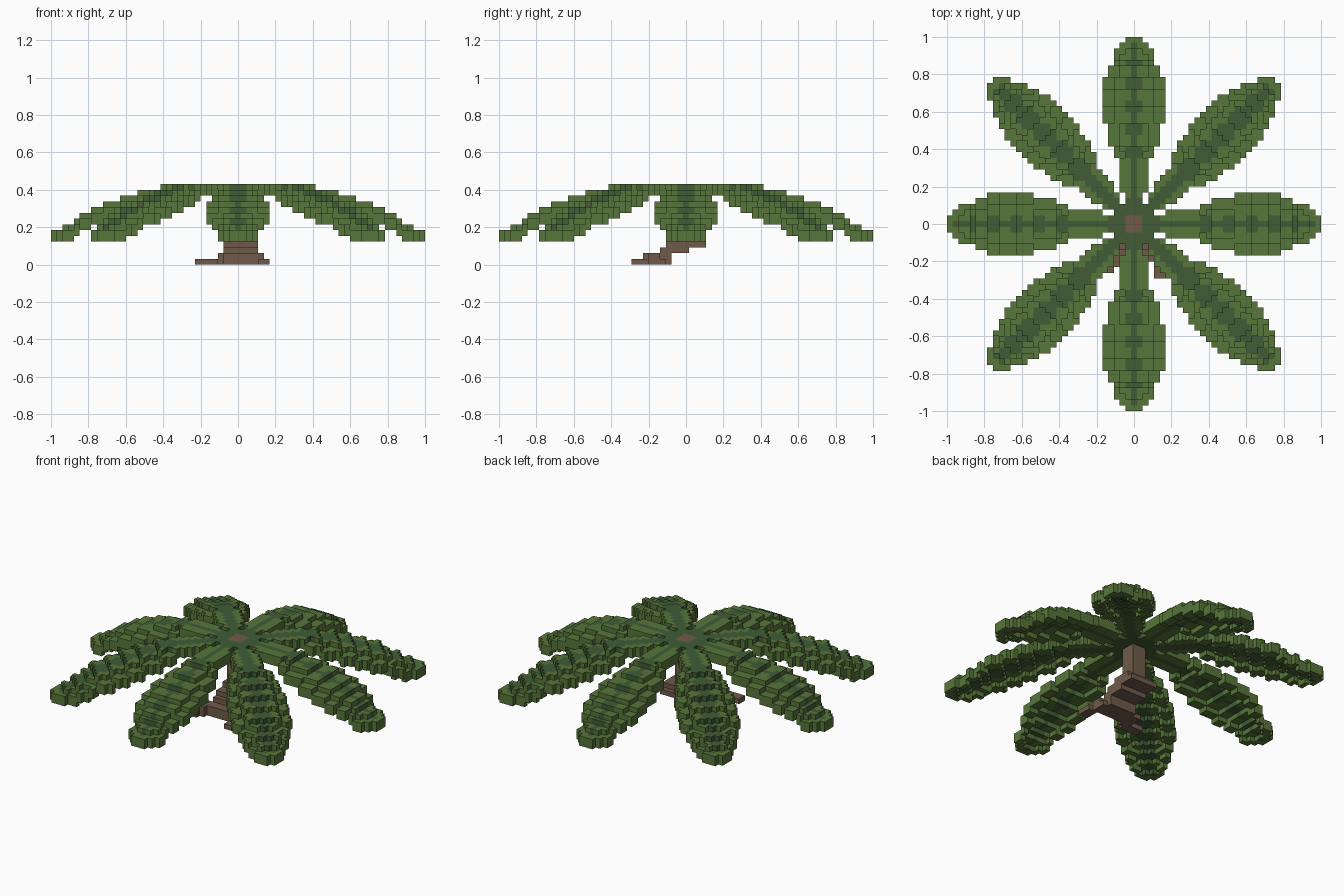
import bpy, bmesh, math
from mathutils import Vector

if "Cube" in bpy.data.objects:
    bpy.data.objects.remove(bpy.data.objects["Cube"])

CELL = 2 / 65


def material(name, rgb):
    m = bpy.data.materials.new(name)
    m.use_nodes = True
    m.diffuse_color = (*rgb, 1)
    m.node_tree.nodes["Principled BSDF"].inputs["Base Color"].default_value = (*rgb, 1)
    return m


LEAF = material("leaf green", (0.095, 0.18, 0.042))
RIB = material("dark rib green", (0.052, 0.108, 0.036))
BARK = material("bark brown", (0.16, 0.105, 0.068))


def lerp(points, t):
    """Piecewise linear curve through (t, value) points."""
    for (a, va), (b, vb) in zip(points, points[1:]):
        if t <= b:
            return va + (vb - va) * max(0, t - a) / (b - a)
    return points[-1][1]


def build_blocks(name, cells, mats):
    """Turn {(i, j, k): material slot} into one mesh of outer block faces."""
    bm = bmesh.new()
    corners = {}

    def vert(p):
        key = tuple(round(c * 2) for c in p)
        if key not in corners:
            corners[key] = bm.verts.new(p * CELL)
        return corners[key]

    for cell, slot in cells.items():
        centre = Vector(cell) + Vector((0, 0, 0.5))
        for axis in range(3):
            for sign in (-1, 1):
                n = Vector((0, 0, 0))
                n[axis] = sign
                if tuple(int(c + d) for c, d in zip(cell, n)) in cells:
                    continue
                a = Vector((0, 0, 0))
                a[(axis + 1) % 3] = 0.5
                b = n.cross(a)
                mid = centre + n / 2
                quad = [mid - a - b, mid + a - b, mid + a + b, mid - a + b]
                face = bm.faces.new([vert(p) for p in quad])
                face.material_index = slot
    me = bpy.data.meshes.new(name)
    bm.to_mesh(me)
    bm.free()
    for m in mats:
        me.materials.append(m)
    ob = bpy.data.objects.new(name, me)
    bpy.context.collection.objects.link(ob)
    return ob


def box(cells, x, y, z):
    for i in range(x[0], x[1] + 1):
        for j in range(y[0], y[1] + 1):
            for k in range(z[0], z[1] + 1):
                cells[i, j, k] = 0


# Leaning trunk with a stepped foot
trunk = {}
box(trunk, (-1, 1), (-1, 1), (4, 13))
box(trunk, (-2, 3), (-1, 2), (4, 4))
box(trunk, (-2, 3), (-3, 3), (3, 3))
box(trunk, (-2, 3), (-4, 0), (2, 2))
box(trunk, (-2, 3), (-6, -3), (1, 1))
box(trunk, (-2, 3), (-6, -3), (0, 0))
build_blocks("trunk", trunk, [BARK])

# Two roots spreading along the ground
roots = {}
box(roots, (-4, -3), (-7, -4), (0, 0))
box(roots, (-7, -4), (-8, -7), (0, 0))
box(roots, (-3, -3), (-7, -5), (1, 1))
box(roots, (4, 4), (-8, -4), (0, 0))
box(roots, (4, 5), (-9, -7), (0, 0))
box(roots, (4, 4), (-6, -5), (1, 1))
build_blocks("roots", roots, [BARK])

# Drooping leaves: half width and top height (in blocks) along the length
WIDTH = [(0.05, 0.03), (0.15, 0.04), (0.2, 0.07), (0.32, 0.08), (0.43, 0.125),
         (0.57, 0.16), (0.77, 0.16), (0.87, 0.115), (0.95, 0.08), (1, 0.04)]
TOP = [(0, 14.4), (0.42, 13.6), (0.6, 11.9), (0.77, 9.8), (0.87, 7.9), (0.97, 6)]
NAMES = ["left", "back_left", "back", "back_right",
         "right", "front_right", "front", "front_left"]
taken = {(i, j) for i in (-1, 0, 1) for j in (-1, 0, 1)}

for n, name in enumerate(NAMES):
    ang = n * math.pi / 4
    c, s = math.cos(ang), math.sin(ang)
    diagonal = n % 2
    cells = {}
    for i in range(-32, 33):
        for j in range(-32, 33):
            u = (i * c + j * s) * CELL * (0.94 if diagonal else 1)
            v = abs(j * c - i * s) * CELL
            w = lerp(WIDTH, u)
            if not 0.05 < u < 1.005 or v > w + 0.001 or (i, j) in taken:
                continue
            taken.add((i, j))
            # the blade arches down toward its rim
            drop = 1 if v > 0.6 * w and u > 0.35 and w > 0.09 else 0
            top = round(lerp(TOP, u)) - drop
            # rib with uneven side teeth
            step = round(u / CELL)
            tooth = 0.3 < u < 0.88 and step % 4 in (0, 1) and v < 0.05
            rib = v < (0.03 if diagonal else 0.016) or tooth or u < 0.14
            for k in range(top - 2, top):
                cells[i, j, k] = int(rib and u < 0.97)
    build_blocks(name + "_leaf", cells, [LEAF, RIB])
